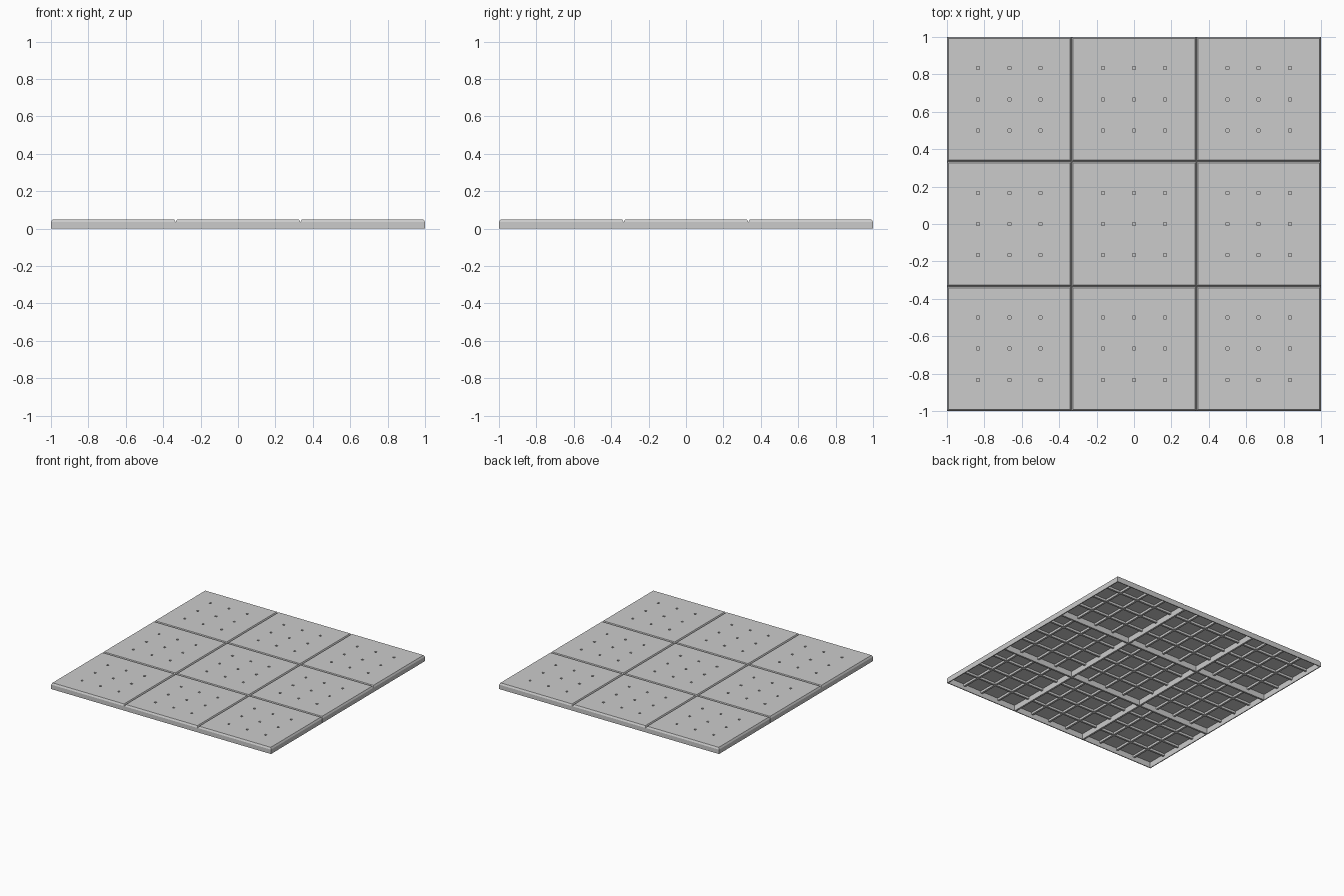
import bpy, bmesh

if "Cube" in bpy.data.objects:
    bpy.data.objects.remove(bpy.data.objects["Cube"])

PITCH = 2 / 3          # tile spacing
A = PITCH / 2 - 0.0005 # half width of a tile
TOP = A - 0.008        # half width above the chamfer
INNER = A - 0.007      # half width inside the walls
H = 0.05               # full height
W = 0.008              # half width of ribs and holes


def sheet(bm, half, z, pick, depth, flip=False):
    """Flat gridded sheet; the picked cells are pushed down by depth."""
    cs = [-half]
    for k in (-1, 0, 1):
        cs += [k * PITCH / 4 - W, k * PITCH / 4 + W]
    cs.append(half)
    v = [[bm.verts.new((x, y, z)) for y in cs] for x in cs]
    picked = []
    for i in range(7):
        for j in range(7):
            quad = [v[i][j], v[i + 1][j], v[i + 1][j + 1], v[i][j + 1]]
            f = bm.faces.new(quad[::-1] if flip else quad)
            if pick(i % 2 == 1, j % 2 == 1):
                picked.append(f)
    ext = bmesh.ops.extrude_face_region(bm, geom=picked)
    moved = [g for g in ext["geom"] if isinstance(g, bmesh.types.BMVert)]
    bmesh.ops.translate(bm, verts=moved, vec=(0, 0, -depth))
    bmesh.ops.delete(bm, geom=[f for f in picked if f.is_valid], context='FACES')


def walls(bm, profile):
    """Square rings of (half width, z), joined in order."""
    rings = [[bm.verts.new((sx * r, sy * r, z))
              for sx, sy in ((-1, -1), (1, -1), (1, 1), (-1, 1))]
             for r, z in profile]
    for a, b in zip(rings, rings[1:]):
        for k in range(4):
            n = (k + 1) % 4
            bm.faces.new((a[k], b[k], b[n], a[n]))


bm = bmesh.new()
# top plate with square holes, and underside with crossing ribs
sheet(bm, TOP, H, lambda a, b: a and b, 0.014)
sheet(bm, INNER, H - 0.003, lambda a, b: a or b, 0.018, flip=True)
# chamfered outer wall, bottom lip and inner wall
walls(bm, [(TOP, H), (A, 0.036), (A, 0), (INNER, 0), (INNER, H - 0.003)])
mesh = bpy.data.meshes.new("floor_tile")
bm.to_mesh(mesh)
bm.free()

# three by three tiles
for i in range(3):
    for j in range(3):
        ob = bpy.data.objects.new(f"floor_tile_{i}_{j}", mesh)
        ob.location = ((i - 1) * PITCH, (j - 1) * PITCH, 0)
        bpy.context.collection.objects.link(ob)
